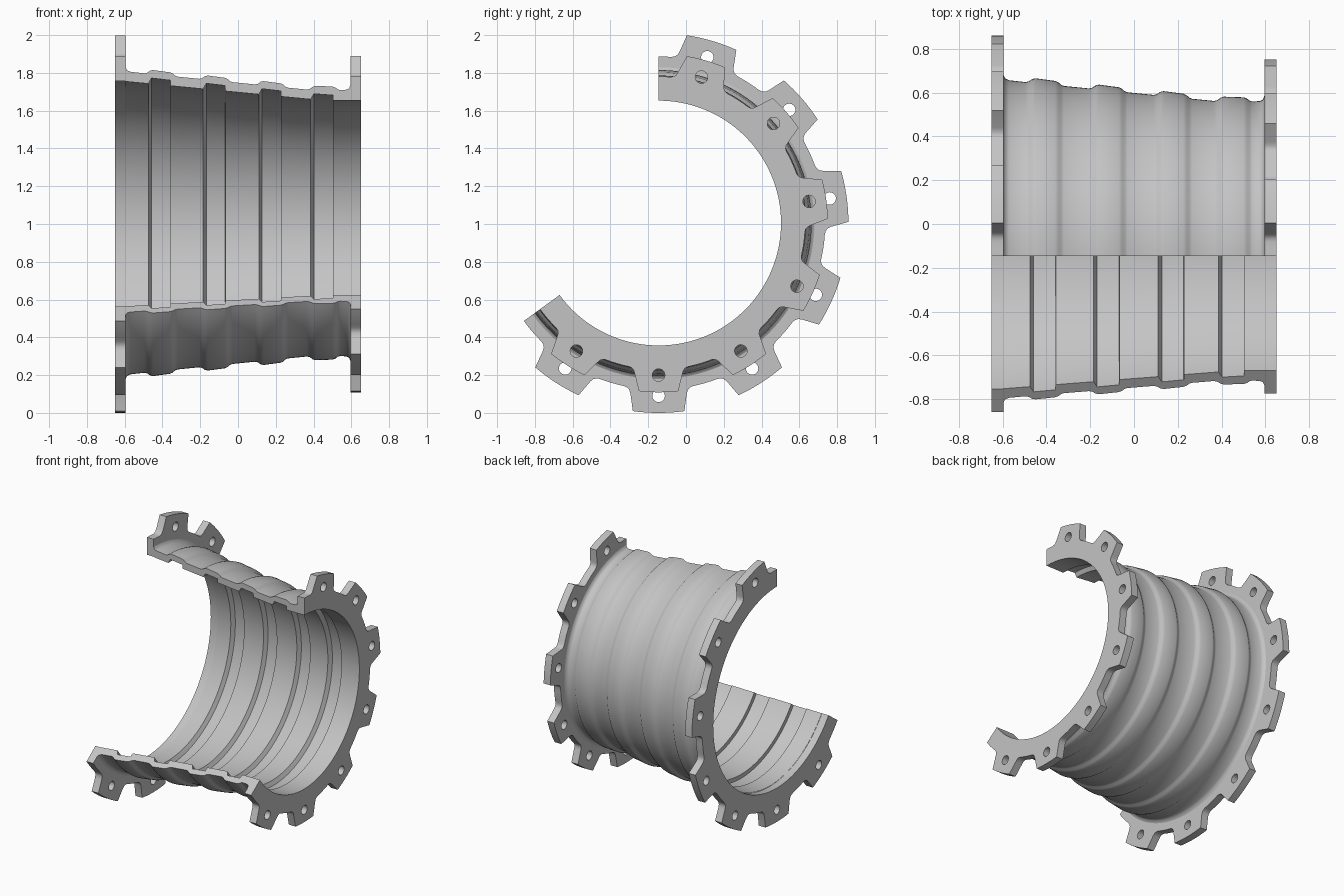
import bpy, bmesh, math
from mathutils import Matrix

cube = bpy.data.objects.get("Cube")
if cube:
    bpy.data.objects.remove(cube, do_unlink=True)

AXIS_Y, AXIS_Z = -0.145, 1.005
START, END = 90.0, -144.0          # section cut angles
PITCH = 360 / 11                   # spacing of the flange lugs
HALF, THICK = 0.65, 0.055

grey = bpy.data.materials.new("light_grey_metal")
grey.use_nodes = True
colour = (0.55, 0.55, 0.55, 1)
grey.diffuse_color = colour
grey.node_tree.nodes["Principled BSDF"].inputs["Base Color"].default_value = colour


def polar(r, deg):
    a = math.radians(deg)
    return r * math.cos(a), r * math.sin(a)


def arc(r, a, b, step=2.0):
    n = max(1, round(abs(b - a) / step))
    return [polar(r, a + (b - a) * i / n) for i in range(n + 1)]


def finish(obj, angle):
    obj.data.materials.clear()
    obj.data.materials.append(grey)
    bpy.context.view_layer.objects.active = obj
    bpy.ops.object.select_all(action='DESELECT')
    obj.select_set(True)
    bpy.ops.object.shade_smooth_by_angle(angle=math.radians(angle))


def new_object(name, mesh):
    obj = bpy.data.objects.new(name, mesh)
    bpy.context.collection.objects.link(obj)
    return obj


# Wall section: tapered sleeve with four stepped bands
def inner_base(x):
    return max(0.648, 0.755 - 0.0966 * (x + HALF))


def outer_base(x):
    return max(0.704, 0.8 - 0.1 * (x + 0.57))


bands = (-0.475, -0.185, 0.11, 0.385)
edge = HALF - THICK
inner = [(-edge, inner_base(-edge))]
outer = [(-edge, 0.825), (-edge + 0.008, 0.809), (-edge + 0.025, 0.801)]
for g in bands:
    for dx, h in ((0, 0), (0.017, 0.031), (0.117, 0.029), (0.118, 0)):
        inner.append((g + dx, inner_base(g + dx) + h))
    for dx, h in ((-0.02, 0), (-0.005, 0.005), (0.01, 0.017), (0.025, 0.022),
                  (0.115, 0.019), (0.13, 0.014), (0.142, 0.004), (0.155, 0)):
        outer.append((g + dx, outer_base(g + dx) + h))
inner.append((edge, inner_base(edge)))
outer += [(edge - 0.02, 0.706), (edge - 0.007, 0.713), (edge, 0.73)]

# Sweep the section around the axis and cap the cut faces
bm = bmesh.new()
section = outer + inner[::-1]
count, steps = len(section), 117
rings = []
for i in range(steps + 1):
    ang = START + (END - START) * i / steps
    ring = []
    for x, r in section:
        y, z = polar(r, ang)
        ring.append(bm.verts.new((x, y + AXIS_Y, z + AXIS_Z)))
    rings.append(ring)
for a, b in zip(rings, rings[1:]):
    for j in range(count):
        k = (j + 1) % count
        if j in (len(outer) - 1, count - 1):
            continue               # ends are closed by the flanges
        bm.faces.new((a[j], a[k], b[k], b[j]))
bm.faces.new(rings[0])
bm.faces.new(rings[-1][::-1])
bmesh.ops.recalc_face_normals(bm, faces=bm.faces)
mesh = bpy.data.meshes.new("sleeve_wall")
bm.to_mesh(mesh)
bm.free()
finish(new_object("sleeve_wall", mesh), 42)


# Lugged flange with bolt holes, cut to the same sector
def flange(name, x, bore, tip, root, hole_r, tip_half, base_half):
    lugs = [-90 + PITCH * k for k in range(5, -2, -1)]
    side = [(root, base_half + 2), (root + 0.004, base_half + 0.9),
            (root + 0.014, base_half), (root + 0.032, base_half - 0.6)]
    pts = arc(root, START, lugs[0] + base_half + 2)[:-1]
    for n, c in enumerate(lugs):
        pts += [polar(r, c + h) for r, h in side]
        pts += arc(tip, c + tip_half, c - tip_half)
        pts += [polar(r, c - h) for r, h in side[::-1]]
        stop = lugs[n + 1] + base_half + 2 if n + 1 < len(lugs) else END
        between = arc(root, c - base_half - 2, stop)[1:]
        pts += between if stop == END else between[:-1]
    pts += arc(bore, END, START)

    loops = [pts]
    for c in lugs:
        hy, hz = polar(hole_r, c)
        loops.append([(hy + u, hz + v) for u, v in arc(0.033, 0, 345, 15)])

    curve = bpy.data.curves.new(name + "_outline", 'CURVE')
    curve.dimensions = '2D'
    curve.fill_mode = 'BOTH'
    curve.extrude = THICK / 2
    for loop in loops:
        s = curve.splines.new('POLY')
        s.points.add(len(loop) - 1)
        for p, (u, v) in zip(s.points, loop):
            p.co = (u, v, 0, 1)
        s.use_cyclic_u = True
    helper = new_object(name + "_outline", curve)
    graph = bpy.context.evaluated_depsgraph_get()
    mesh = bpy.data.meshes.new_from_object(helper.evaluated_get(graph))
    bpy.data.objects.remove(helper, do_unlink=True)

    # Stand the plate upright on the sleeve axis
    mesh.transform(Matrix(((0, 0, 1, x), (1, 0, 0, AXIS_Y),
                           (0, 1, 0, AXIS_Z), (0, 0, 0, 1))))
    bm = bmesh.new()
    bm.from_mesh(mesh)
    bmesh.ops.remove_doubles(bm, verts=bm.verts, dist=0.0001)
    bmesh.ops.recalc_face_normals(bm, faces=bm.faces)
    bm.to_mesh(mesh)
    bm.free()
    mesh.name = name
    finish(new_object(name, mesh), 35)


centre = HALF - THICK / 2
flange("large_flange", -centre, 0.752, 1.005, 0.882, 0.915, 7.8, 10)
flange("small_flange", centre, 0.648, 0.896, 0.776, 0.805, 6.7, 9.6)
